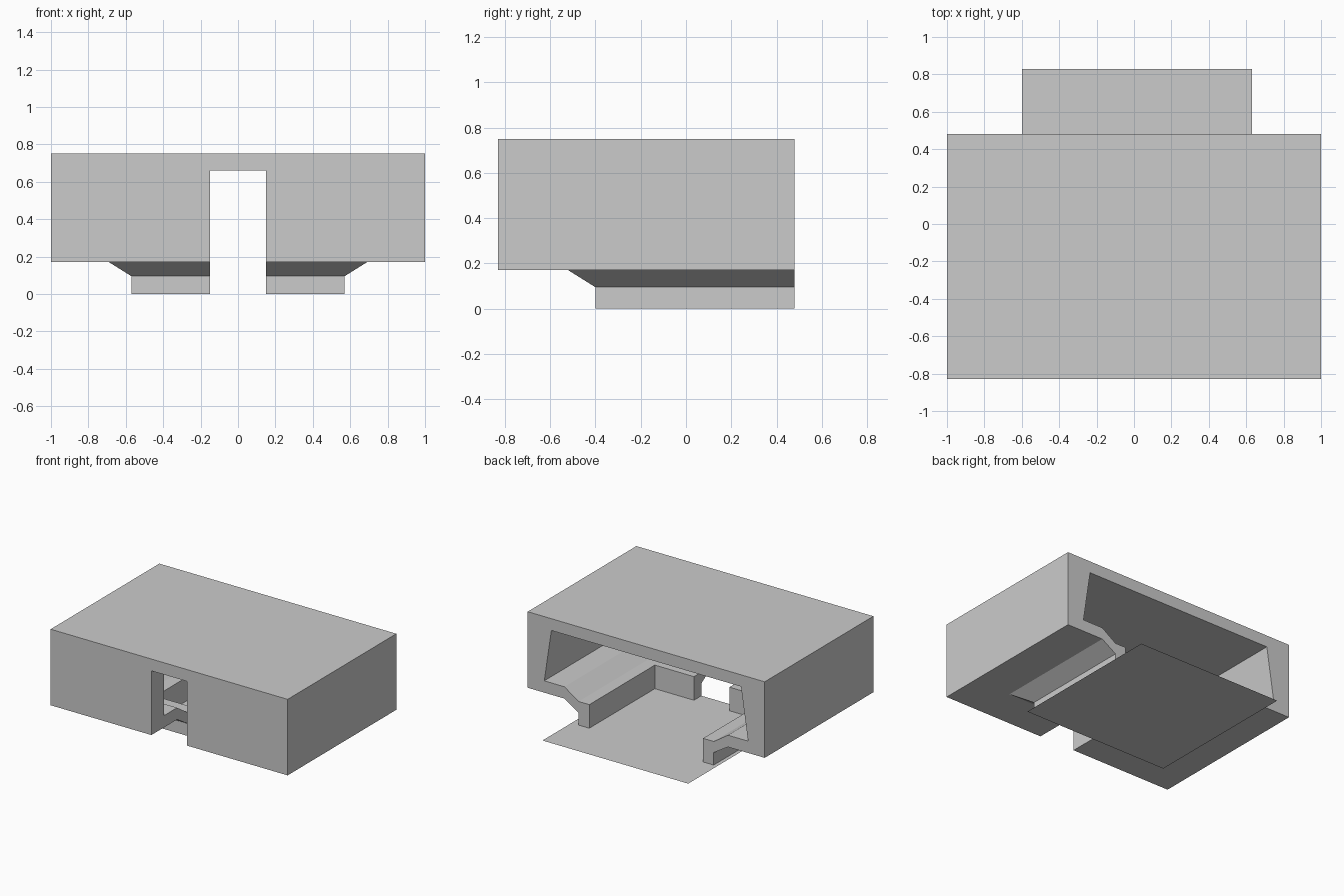
import bpy
import bmesh

if "Cube" in bpy.data.objects:
    bpy.data.objects.remove(bpy.data.objects["Cube"])


def make_object(name, faces):
    """Turn a list of polygons (lists of points) into a clean flat-shaded object."""
    bm = bmesh.new()
    for pts in faces:
        bm.faces.new([bm.verts.new(p) for p in pts])
    bmesh.ops.remove_doubles(bm, verts=bm.verts, dist=0.0005)
    bmesh.ops.recalc_face_normals(bm, faces=bm.faces)
    mesh = bpy.data.meshes.new(name)
    bm.to_mesh(mesh)
    bm.free()
    obj = bpy.data.objects.new(name, mesh)
    bpy.context.collection.objects.link(obj)
    return obj


BACK, FRONT, SLOT = 0.48, -0.83, 0.15
CEIL, TOP = 0.66, 0.75

# Wall cross-section: x on the side wall, y on the front wall, z
profile = [
    (1.00, FRONT, CEIL), (1.00, FRONT, 0.17), (0.69, -0.52, 0.17),
    (0.57, -0.40, 0.095), (0.57, -0.40, 0.0), (0.48, -0.31, 0.0),
    (0.48, -0.31, 0.18), (0.57, -0.40, 0.18), (0.69, -0.52, 0.26),
    (0.86, -0.68, 0.26), (0.80, -0.68, CEIL),
]

# Walls: sweep the section from the back, round the corner, to the front slot
faces = []
for s in (1, -1):
    back = [(s * x, BACK, z) for x, y, z in profile]
    corner = [(s * x, y, z) for x, y, z in profile]
    slot = [(s * SLOT, y, z) for x, y, z in profile]
    for a, b in ((back, corner), (corner, slot)):
        for i in range(len(profile) - 1):
            faces.append([a[i], a[i + 1], b[i + 1], b[i]])
    faces += [back, slot]

# Roof: top, rim and ceiling with the slot lintel
rim = [(1, BACK), (1, FRONT), (SLOT, FRONT), (-SLOT, FRONT), (-1, FRONT), (-1, BACK)]
faces.append([(x, y, TOP) for x, y in rim])
for (x0, y0), (x1, y1) in zip(rim[:-1], rim[1:]):
    faces.append([(x0, y0, CEIL), (x1, y1, CEIL), (x1, y1, TOP), (x0, y0, TOP)])
faces.append([(1, BACK, TOP), (1, BACK, CEIL), (0.8, BACK, CEIL),
              (-0.8, BACK, CEIL), (-1, BACK, CEIL), (-1, BACK, TOP)])
faces.append([(x, y, CEIL) for x, y in (
    (0.8, BACK), (0.8, -0.68), (SLOT, -0.68), (SLOT, FRONT),
    (-SLOT, FRONT), (-SLOT, -0.68), (-0.8, -0.68), (-0.8, BACK))])
make_object("housing_shell", faces)

# Thin sheet lying under the housing and sticking out at the back
make_object("floor_sheet", [[(-0.60, -0.40, 0), (0.63, -0.40, 0),
                             (0.63, 0.83, 0), (-0.60, 0.83, 0)]])
